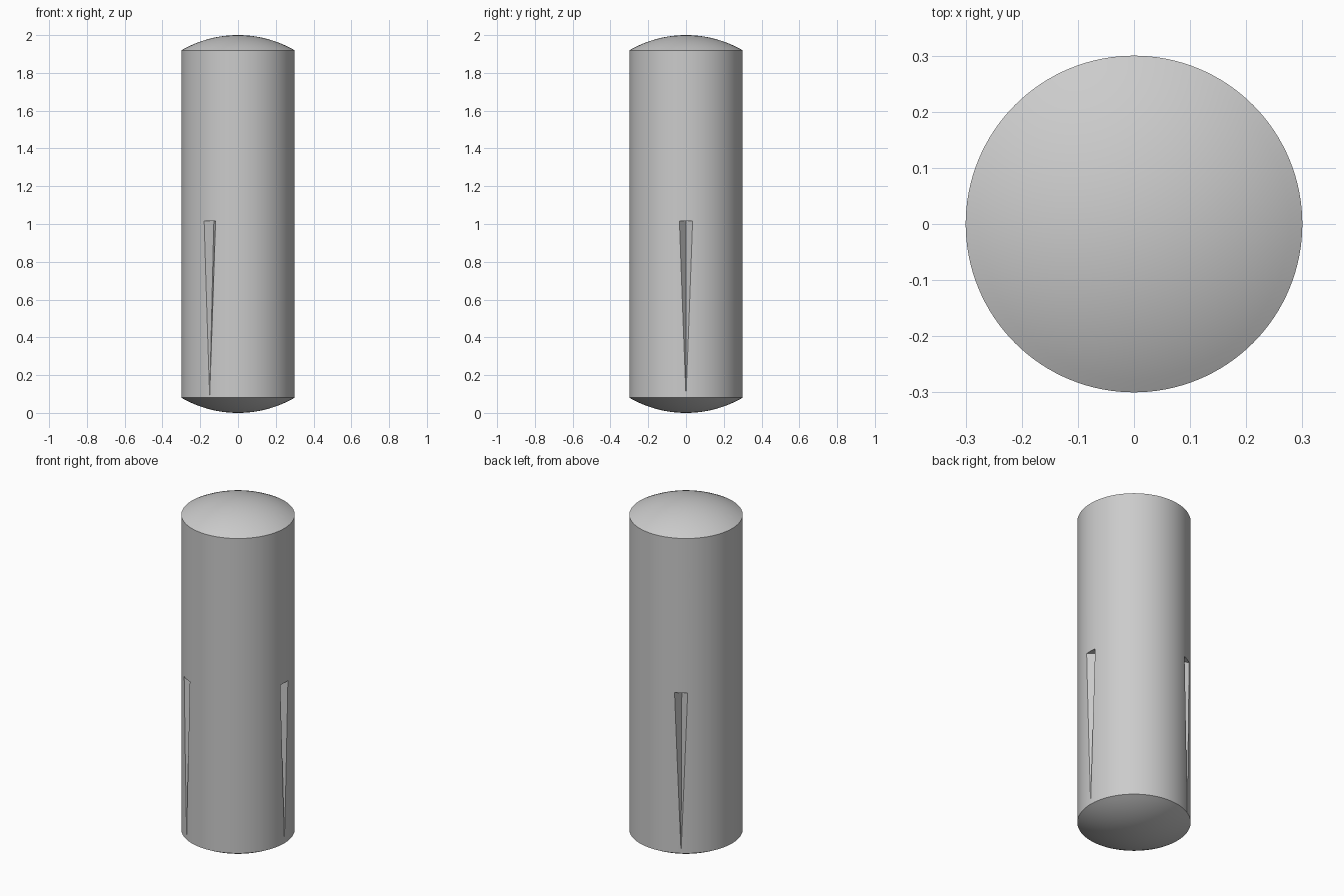
import bpy, bmesh, math

if "Cube" in bpy.data.objects:
    bpy.data.objects.remove(bpy.data.objects["Cube"])

R, L, DOME_R = 0.3, 2.0, 0.6
H = DOME_R - math.sqrt(DOME_R**2 - R**2)   # dome height
SEG, RINGS = 128, 12


def make_object(name, bm):
    bmesh.ops.recalc_face_normals(bm, faces=bm.faces)
    mesh = bpy.data.meshes.new(name)
    bm.to_mesh(mesh)
    bm.free()
    obj = bpy.data.objects.new(name, mesh)
    bpy.context.collection.objects.link(obj)
    return obj


# Pin body: revolved profile with shallow domed ends
a_max = math.asin(R / DOME_R)
arc = [(DOME_R * math.sin(a_max * i / RINGS), DOME_R * (1 - math.cos(a_max * i / RINGS)))
       for i in range(RINGS + 1)]
profile = arc + [(r, L - z) for r, z in reversed(arc)]
bm = bmesh.new()
verts = [bm.verts.new((r, 0, z)) for r, z in profile]
edges = [bm.edges.new(pair) for pair in zip(verts, verts[1:])]
bmesh.ops.spin(bm, geom=verts + edges, axis=(0, 0, 1), cent=(0, 0, 0),
               angle=math.tau, steps=SEG, use_duplicate=False)
bmesh.ops.remove_doubles(bm, verts=bm.verts, dist=1e-5)
pin = make_object("grooved_pin", bm)

# Groove cutters: three V wedges, deepest at mid-length, fading out at the bottom rim
Z_TOP, APEX, OUT = 1.017, 0.256, 0.36
SLOPE = 0.035 / (0.298 - APEX)
bm = bmesh.new()
for k in range(3):
    t = k * math.tau / 3

    def section(z):
        apex = APEX + (R - APEX) * (Z_TOP - z) / (Z_TOP - H)
        w = SLOPE * (OUT - apex)
        return [bm.verts.new((x * math.cos(t) - y * math.sin(t),
                              x * math.sin(t) + y * math.cos(t), z))
                for x, y in ((apex, 0), (OUT, w), (OUT, -w))]

    low, top = section(0.02), section(Z_TOP)
    bm.faces.new(low)
    bm.faces.new(top)
    for i in range(3):
        j = (i + 1) % 3
        bm.faces.new((low[i], low[j], top[j], top[i]))
bmesh.ops.triangulate(bm, faces=bm.faces)
cutter = make_object("groove_cutter", bm)
cutter.hide_render = True

# Cut the grooves and smooth the round surfaces
mod = pin.modifiers.new("grooves", 'BOOLEAN')
mod.operation, mod.solver, mod.object = 'DIFFERENCE', 'EXACT', cutter
bpy.context.view_layer.objects.active = pin
pin.select_set(True)
bpy.ops.object.modifier_apply(modifier=mod.name)
bpy.data.objects.remove(cutter)
bpy.ops.object.shade_smooth_by_angle(angle=math.radians(20))
